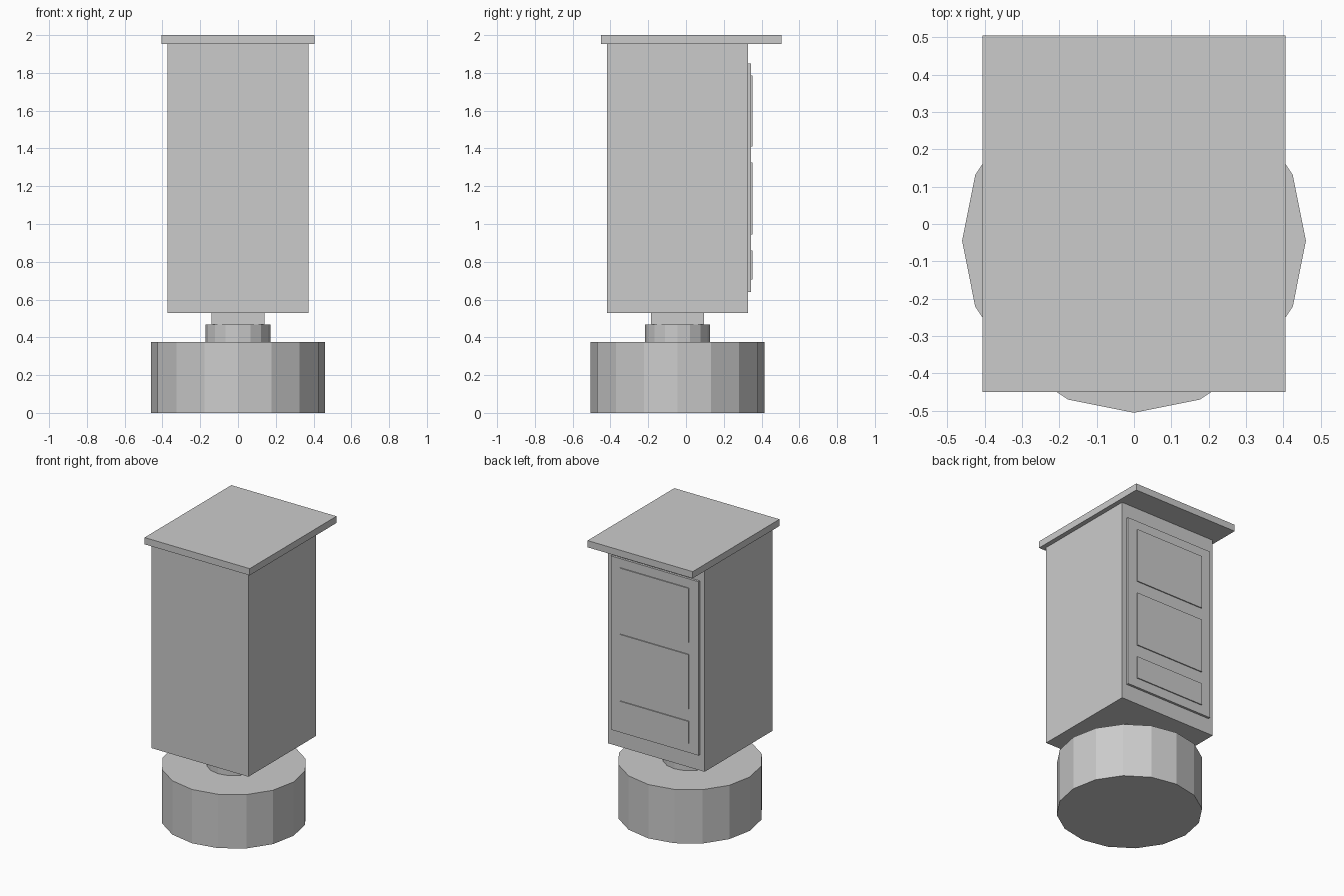
import bpy

cube = bpy.data.objects.get("Cube")
if cube:
    bpy.data.objects.remove(cube, do_unlink=True)

# Single plain grey finish
grey = bpy.data.materials.new("plain_grey")
grey.use_nodes = True
colour = (0.6, 0.6, 0.6, 1)
grey.diffuse_color = colour
grey.node_tree.nodes["Principled BSDF"].inputs["Base Color"].default_value = colour

AXIS_Y = -0.045  # shared centre of the base, neck and cabinet


def finish(name):
    obj = bpy.context.object
    obj.name = name
    obj.data.materials.append(grey)
    return obj


def box(name, half_width, y0, y1, z0, z1):
    """Box centred on x = 0 between the given depths and heights."""
    bpy.ops.mesh.primitive_cube_add(size=1, location=(0, (y0 + y1) / 2, (z0 + z1) / 2))
    obj = finish(name)
    size = (2 * half_width, y1 - y0, z1 - z0)
    for v in obj.data.vertices:
        v.co = [c * s for c, s in zip(v.co, size)]
    return obj


def drum(name, radius, z0, z1):
    """Flat-sided sixteen-gon cylinder on the shared axis."""
    bpy.ops.mesh.primitive_cylinder_add(vertices=16, radius=radius, depth=z1 - z0,
                                        location=(0, AXIS_Y, (z0 + z1) / 2))
    return finish(name)


# Pedestal
drum("base", 0.46, 0, 0.375)
drum("collar", 0.173, 0.375, 0.467)
box("neck", 0.14, AXIS_Y - 0.14, AXIS_Y + 0.14, 0.467, 0.53)

# Cabinet and overhanging lid
BACK = AXIS_Y + 0.373
box("cabinet", 0.373, AXIS_Y - 0.373, BACK, 0.53, 1.953)
box("lid", 0.405, -0.45, 0.505, 1.953, 2.0)

# Rear door with three raised panels
DOOR = BACK + 0.016
box("door", 0.337, BACK, DOOR, 0.64, 1.85)
for label, z0, z1 in (("lower", 0.705, 0.86), ("middle", 0.945, 1.325), ("upper", 1.41, 1.787)):
    box(label + "_door_panel", 0.265, DOOR, DOOR + 0.007, z0, z1)
